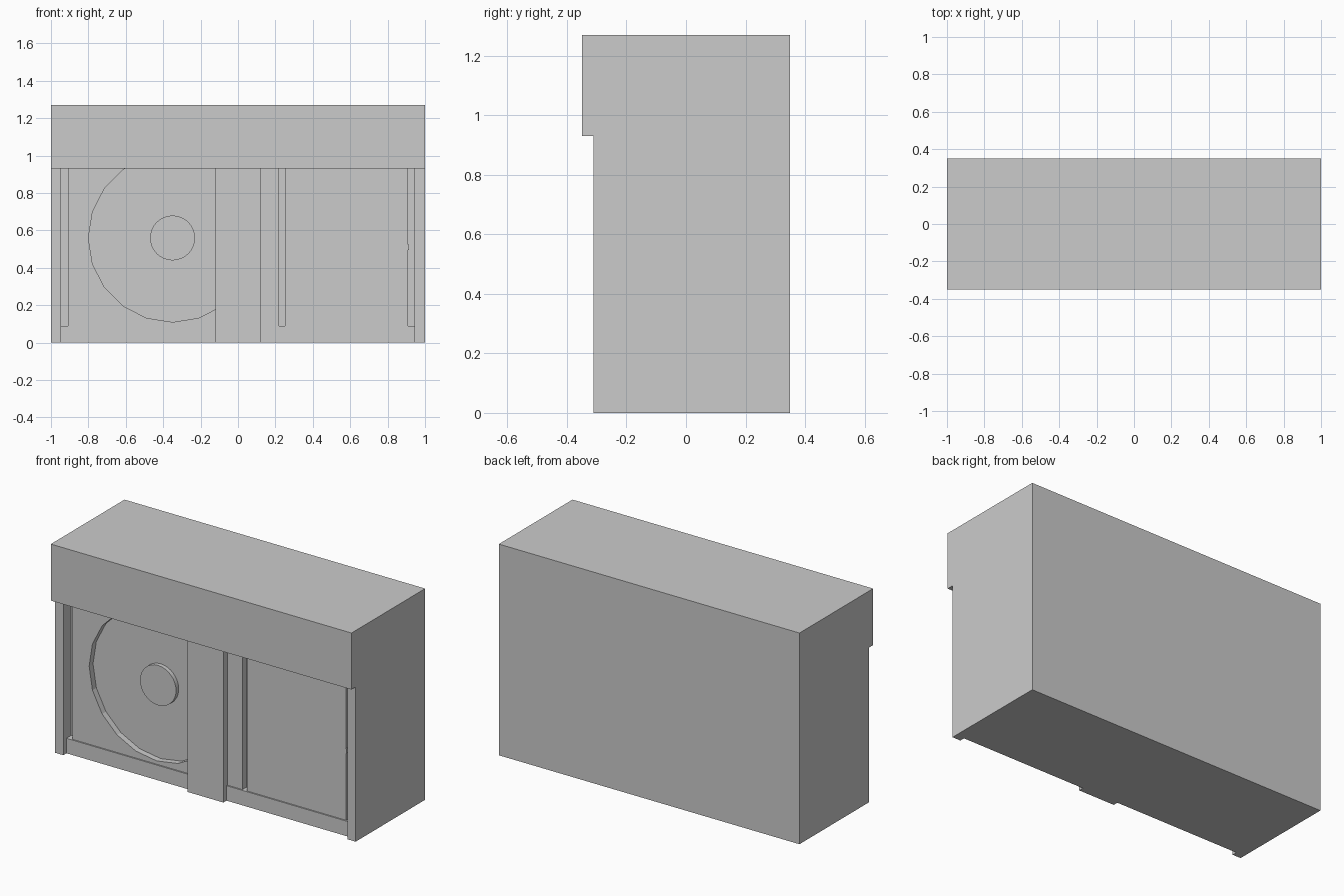
import bpy
import math

if "Cube" in bpy.data.objects:
    bpy.data.objects.remove(bpy.data.objects["Cube"])


def box(name, x, y, z):
    """Axis-aligned box from (min, max) ranges."""
    bpy.ops.mesh.primitive_cube_add(
        size=1, location=[(r[0] + r[1]) / 2 for r in (x, y, z)])
    ob = bpy.context.object
    ob.name = name
    ob.scale = [r[1] - r[0] for r in (x, y, z)]
    bpy.ops.object.transform_apply(location=False, rotation=False, scale=True)
    return ob


def disc(name, sides, radius, y, x=-0.35, z=0.56):
    """Cylinder lying along y between the two y values."""
    bpy.ops.mesh.primitive_cylinder_add(
        vertices=sides, radius=radius, depth=y[1] - y[0],
        location=(x, (y[0] + y[1]) / 2, z), rotation=(math.pi / 2, 0, 0))
    ob = bpy.context.object
    ob.name = name
    return ob


TOP = 0.93
CORE = -0.235    # recessed surface behind the front panels
PANEL = -0.272
BACK = 0.35

# main body and overhanging header
box("body", (-1, 1), (CORE, BACK), (0, TOP))
box("header", (-1, 1), (-0.35, BACK), (TOP, 1.27))

# front posts
for name, x in (("left_post", (-1, -0.945)),
                ("middle_post", (-0.12, 0.12)),
                ("right_post", (0.945, 1))):
    box(name, x, (-0.31, CORE), (0, TOP))

# bottom rails between the posts
for name, x in (("left_rail", (-0.945, -0.12)), ("right_rail", (0.12, 0.945))):
    box(name, x, (-0.28, CORE), (0, 0.09))

# front panels, separated by a narrow slot
fan_panel = box("fan_panel", (-0.91, 0.22), (PANEL, CORE), (0.09, TOP))
box("service_panel", (0.25, 0.91), (PANEL, CORE), (0.09, TOP))

# round fan opening
cutter = disc("fan_opening_cutter", 20, 0.45, (-0.4, -0.1))
cutter.hide_render = True
cutter.hide_viewport = True
cut = fan_panel.modifiers.new("fan_opening", 'BOOLEAN')
cut.operation = 'DIFFERENCE'
cut.solver = 'EXACT'
cut.object = cutter

# fan hub
disc("fan_hub", 32, 0.12, (-0.26, CORE))
bpy.ops.object.shade_smooth_by_angle()

# small latch on the service panel edge
box("latch", (0.905, 0.915), (-0.277, CORE), (0.495, 0.525))
